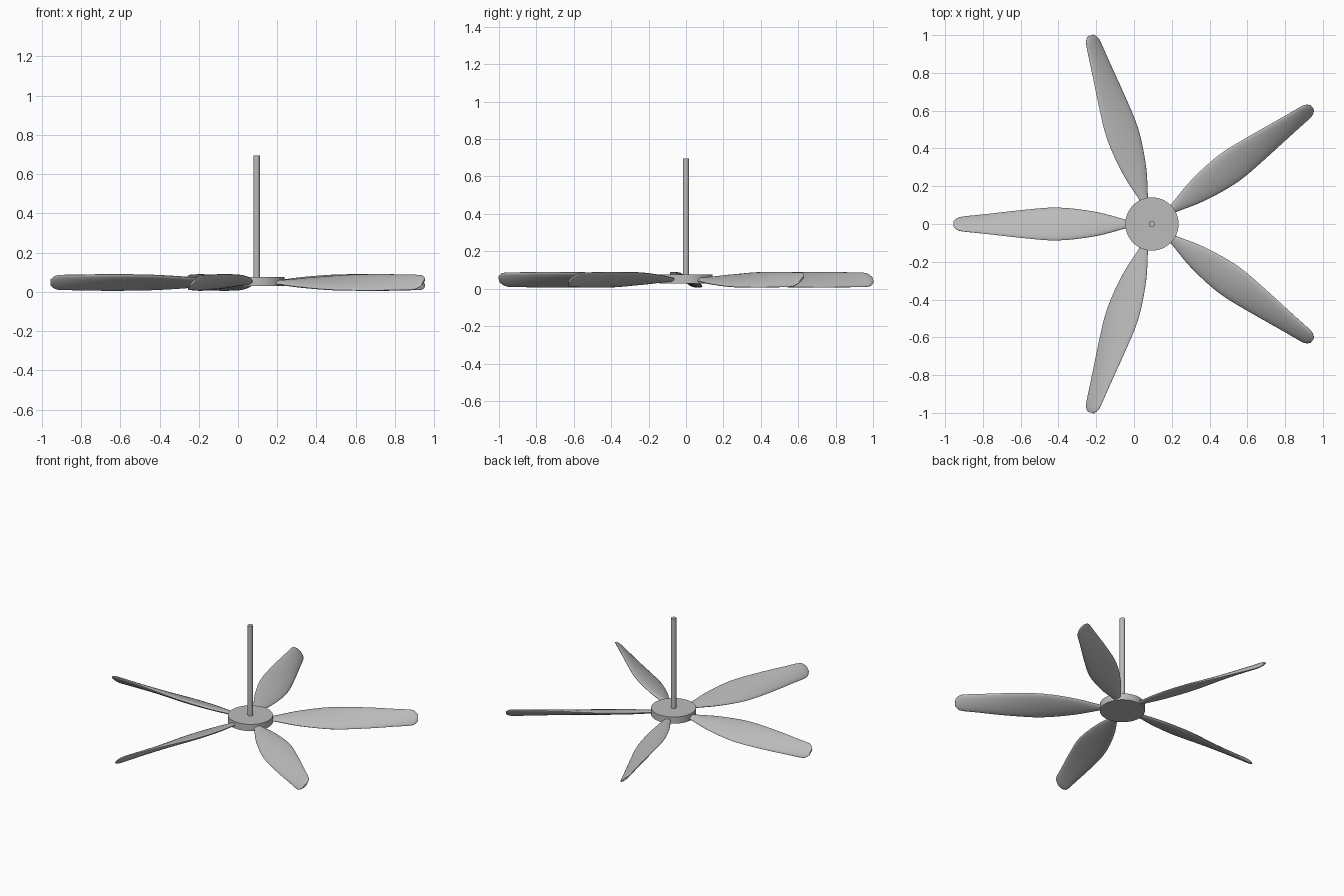
import bpy, bmesh, math
from mathutils import Vector, Matrix

cube = bpy.data.objects.get("Cube")
if cube:
    bpy.data.objects.remove(cube, do_unlink=True)

CENTRE_X = 0.095
BLADES = 5

grey = bpy.data.materials.new("plain_grey")
grey.use_nodes = True
grey.diffuse_color = (0.5, 0.5, 0.5, 1)
grey.node_tree.nodes["Principled BSDF"].inputs["Base Color"].default_value = (0.5, 0.5, 0.5, 1)


def add_object(name, bm, smooth_angle=40):
    bmesh.ops.recalc_face_normals(bm, faces=bm.faces)
    mesh = bpy.data.meshes.new(name)
    bm.to_mesh(mesh)
    bm.free()
    mesh.materials.append(grey)
    obj = bpy.data.objects.new(name, mesh)
    bpy.context.collection.objects.link(obj)
    bpy.ops.object.select_all(action='DESELECT')
    obj.select_set(True)
    bpy.context.view_layer.objects.active = obj
    bpy.ops.object.shade_smooth_by_angle(angle=math.radians(smooth_angle))
    return obj


def cylinder(name, radius, bottom, top, sides):
    bm = bmesh.new()
    bmesh.ops.create_cone(bm, cap_ends=True, segments=sides, radius1=radius,
                          radius2=radius, depth=top - bottom)
    obj = add_object(name, bm)
    obj.location = (CENTRE_X, 0, (bottom + top) / 2)


def smooth_stations(points, steps):
    # Catmull-Rom spline through the blade stations
    pts = [Vector(p) for p in points]
    pts = [pts[0]] + pts + [pts[-1]]
    out = []
    for a, b, c, d in zip(pts, pts[1:], pts[2:], pts[3:]):
        for i in range(steps):
            t = i / steps
            out.append(0.5 * (2 * b + (c - a) * t + (2 * a - 5 * b + 4 * c - d) * t**2
                              + (3 * b - a - 3 * c + d) * t**3))
    return out + [pts[-1]]


# Blade stations: radius, half chord, half thickness, pitch in degrees
STATIONS = [
    (0.10, 0.018, 0.010, 15), (0.15, 0.027, 0.011, 15), (0.30, 0.068, 0.015, 18),
    (0.50, 0.094, 0.017, 22), (0.70, 0.083, 0.016, 29), (0.90, 0.063, 0.014, 38),
    (1.00, 0.054, 0.012, 44), (1.03, 0.044, 0.010, 45), (1.05, 0.022, 0.005, 46),
]


def blade(name, angle):
    bm = bmesh.new()
    sides = 24
    rings = []
    for r, chord, thick, pitch in smooth_stations(STATIONS, 4):
        twist = Matrix.Rotation(math.radians(pitch), 3, 'X')
        ring = []
        for i in range(sides):
            a = math.tau * i / sides
            p = twist @ Vector((0, chord * math.cos(a), thick * math.sin(a)))
            ring.append(bm.verts.new(p + Vector((r, 0, 0))))
        rings.append(ring)
    for low, high in zip(rings, rings[1:]):
        for i in range(sides):
            j = (i + 1) % sides
            bm.faces.new((low[i], low[j], high[j], high[i]))
    bm.faces.new(rings[0])
    bm.faces.new(rings[-1])
    obj = add_object(name, bm, 60)
    obj.location = (CENTRE_X, 0, 0.048)
    obj.rotation_euler.z = angle


# Hub disc and hanging rod
cylinder("hub", 0.141, 0.029, 0.075, 48)
cylinder("rod", 0.017, 0.06, 0.695, 24)

# Five pitched blades around the hub
for n in range(BLADES):
    blade(f"blade_{n + 1}", math.pi + math.tau * n / BLADES)
